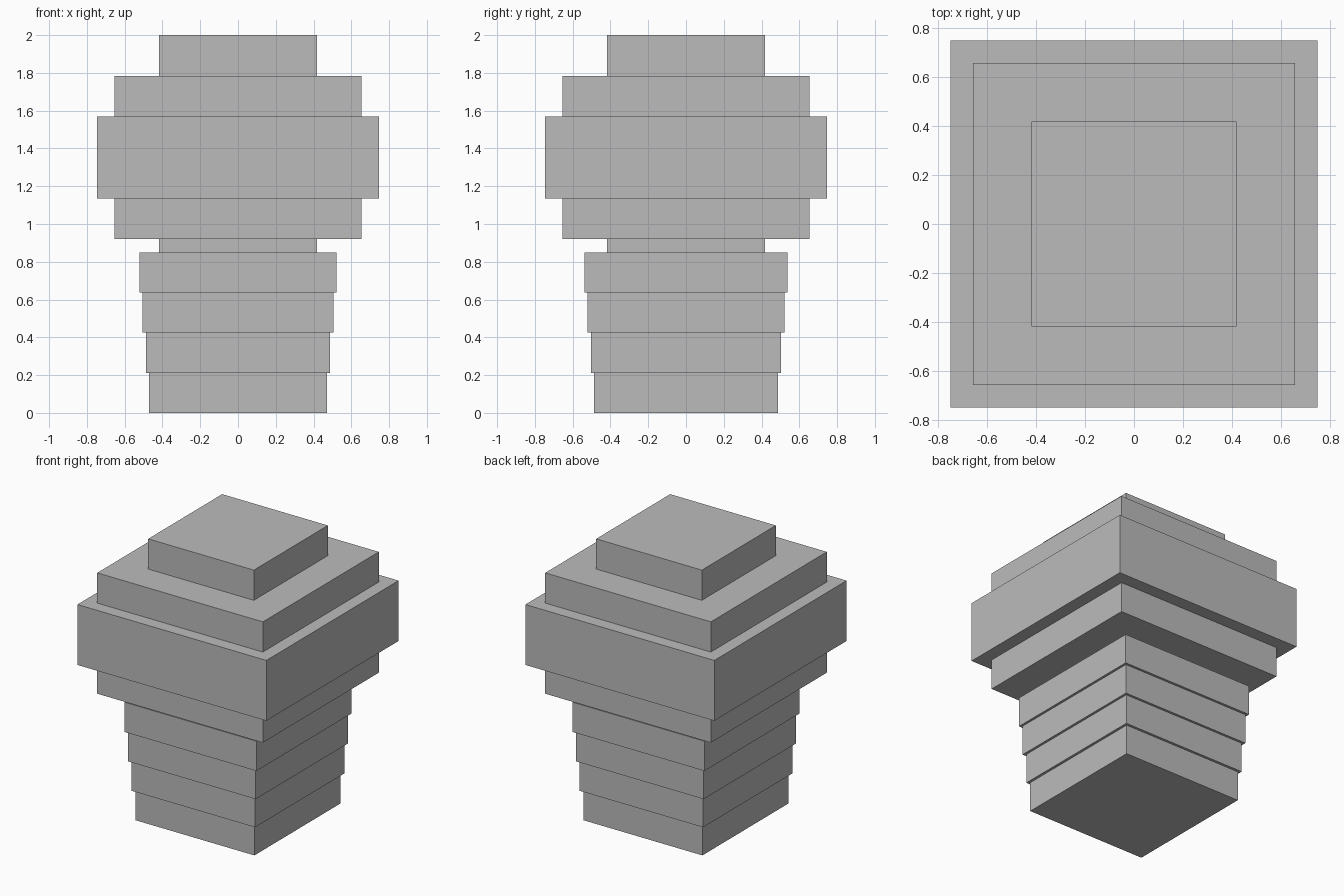
import bpy

if "Cube" in bpy.data.objects:
    bpy.data.objects.remove(bpy.data.objects["Cube"])

# One plain grey for the whole model
grey = bpy.data.materials.new("stone_grey")
grey.diffuse_color = (0.5, 0.5, 0.5, 1.0)
grey.use_nodes = True
grey.node_tree.nodes["Principled BSDF"].inputs["Base Color"].default_value = grey.diffuse_color


def block(name, half_x, half_y, z0, z1):
    """Axis-aligned box given by half widths and a height range."""
    bpy.ops.mesh.primitive_cube_add(size=1, location=(0, 0, (z0 + z1) / 2))
    ob = bpy.context.object
    ob.name = name
    ob.scale = (half_x * 2, half_y * 2, z1 - z0)
    bpy.ops.object.transform_apply(location=False, rotation=False, scale=True)
    ob.data.materials.append(grey)


# Trunk: four slabs, each slightly wider than the one below
trunk_x = [0.47, 0.488, 0.505, 0.522]
trunk_step = 0.85 / 4
for i, hx in enumerate(trunk_x):
    block(f"trunk_slab_{i + 1}", hx, hx + 0.016, i * trunk_step, (i + 1) * trunk_step)

# Crown: stepped ball of six slabs, the lowest partly sunk into the trunk
crown = [0.418, 0.655, 0.747, 0.747, 0.655, 0.418]
crown_step = 0.216
crown_base = 2.0 - crown_step * len(crown)
for i, h in enumerate(crown):
    z0 = crown_base + i * crown_step
    block(f"crown_slab_{i + 1}", h, h, z0, z0 + crown_step)
